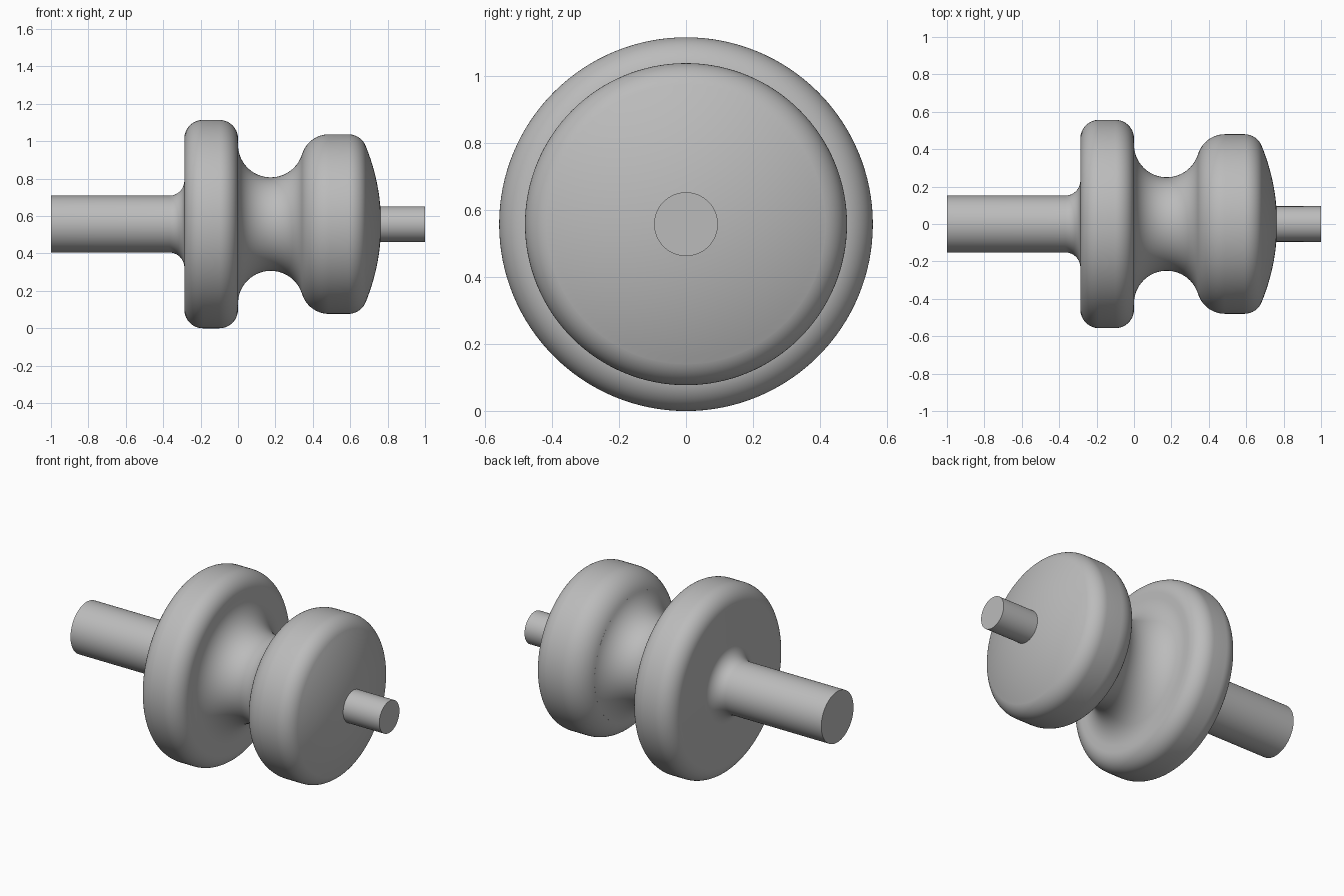
import bpy
import bmesh
from math import cos, sin, radians, tau
from mathutils import Vector

if "Cube" in bpy.data.objects:
    bpy.data.objects.remove(bpy.data.objects["Cube"])

AXIS_Z = 0.557   # height of the turning axis


def arc(cx, cr, radius, start, end, steps=14):
    """Points (x, radius from axis) along an arc, angles in degrees."""
    angles = [radians(start + (end - start) * i / steps) for i in range(steps + 1)]
    return [(cx + radius * cos(a), cr + radius * sin(a)) for a in angles]


def grey_material():
    mat = bpy.data.materials.new("plain grey")
    mat.use_nodes = True
    colour = (0.5, 0.5, 0.5, 1)
    mat.diffuse_color = colour
    mat.node_tree.nodes["Principled BSDF"].inputs["Base Color"].default_value = colour
    return mat


def lathe(name, profile, mat, segments=128):
    """Spin a profile round the x axis."""
    bm = bmesh.new()
    verts = [bm.verts.new((x, 0, r)) for x, r in profile]
    edges = [bm.edges.new(pair) for pair in zip(verts, verts[1:])]
    bmesh.ops.spin(bm, geom=verts + edges, cent=Vector(), axis=Vector((1, 0, 0)),
                   angle=tau, steps=segments)
    bmesh.ops.remove_doubles(bm, verts=bm.verts, dist=1e-5)
    bmesh.ops.recalc_face_normals(bm, faces=bm.faces)
    mesh = bpy.data.meshes.new(name)
    bm.to_mesh(mesh)
    bm.free()
    mesh.materials.append(mat)
    obj = bpy.data.objects.new(name, mesh)
    obj.location.z = AXIS_Z
    bpy.context.collection.objects.link(obj)
    bpy.ops.object.select_all(action="DESELECT")
    obj.select_set(True)
    bpy.context.view_layer.objects.active = obj
    bpy.ops.object.shade_smooth_by_angle(angle=radians(30))
    return obj


# Long shaft, flaring into the wide flange
profile = [(-1, 0), (-1, 0.152)]
profile += arc(-0.367, 0.232, 0.08, -90, 0)
# Wide flange with rounded rim
profile += arc(-0.187, 0.457, 0.1, 180, 90)
profile += arc(-0.1, 0.457, 0.1, 90, 0)
# Hollow neck, running tangentially into the second flange
profile += arc(0.175, 0.425, 0.175, 180, 343, 36)
profile += arc(0.486, 0.33, 0.15, 163, 90)
# Rounded outer rim and shallow domed face
profile += arc(0.59, 0.38, 0.1, 90, 22.3)
profile += arc(-0.335, 0, 1.1, 22.3, 4.95)
# Short end pin
profile += [(1, 0.095), (1, 0)]

lathe("turned_spool", profile, grey_material())
